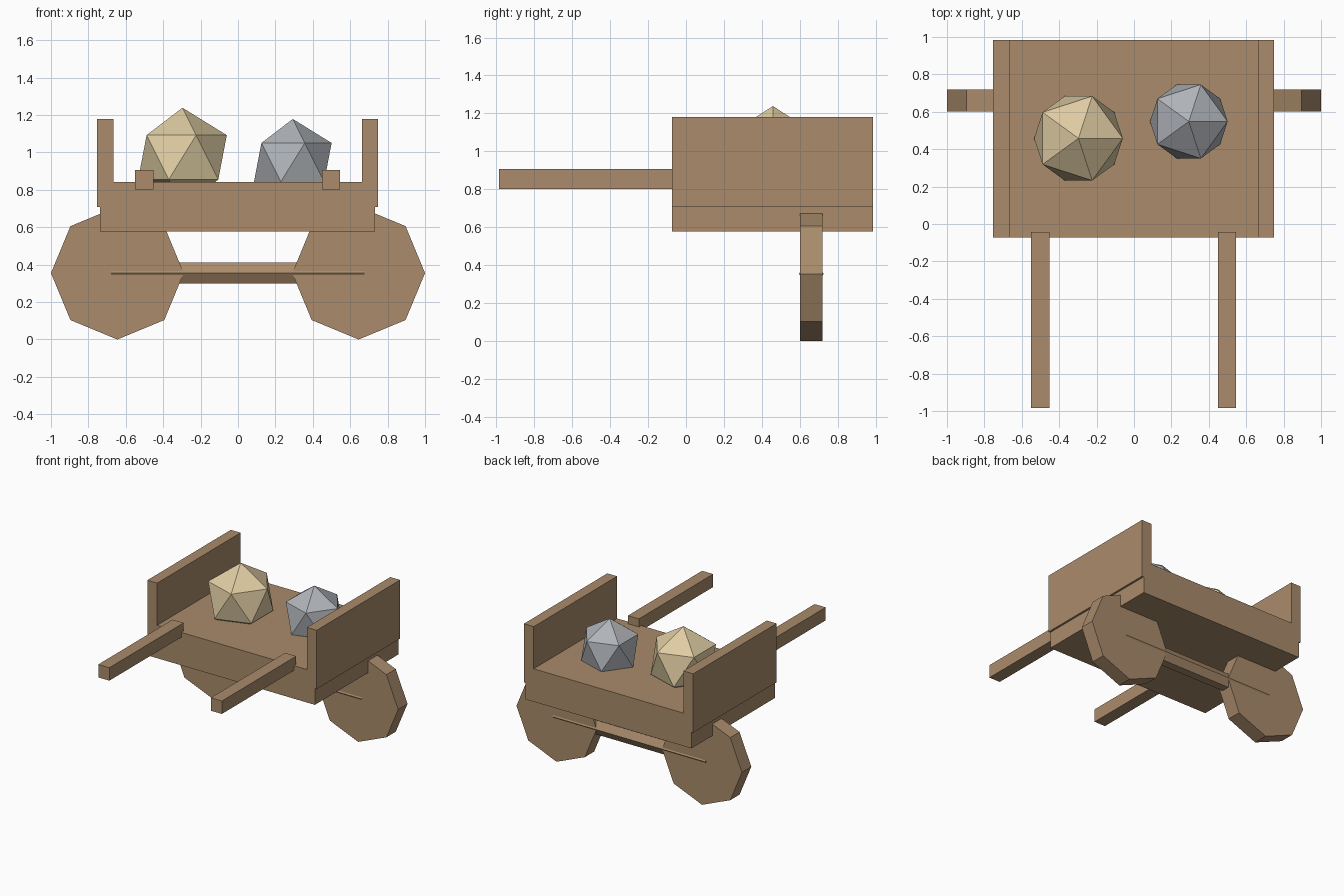
import bpy
import math

old = bpy.data.objects.get("Cube")
if old:
    bpy.data.objects.remove(old, do_unlink=True)


def material(name, colour):
    mat = bpy.data.materials.new(name)
    mat.use_nodes = True
    mat.diffuse_color = (*colour, 1)
    mat.node_tree.nodes["Principled BSDF"].inputs["Base Color"].default_value = (*colour, 1)
    return mat


wood = material("brown wood", (0.40, 0.26, 0.148))
straw = material("pale straw", (0.73, 0.60, 0.36))
stone = material("grey stone", (0.43, 0.45, 0.48))


def finish(name, mat):
    obj = bpy.context.object
    obj.name = name
    obj.data.materials.append(mat)
    return obj


def box(name, x, y, z):
    """Box from its (min, max) range on each axis."""
    spans = (x, y, z)
    bpy.ops.mesh.primitive_cube_add(size=1, location=[(a + b) / 2 for a, b in spans])
    obj = finish(name, wood)
    obj.scale = [b - a for a, b in spans]
    bpy.ops.object.transform_apply(location=False, rotation=False, scale=True)


def prism(name, sides, radius, depth, location, rotation):
    bpy.ops.mesh.primitive_cylinder_add(vertices=sides, radius=radius, depth=depth,
                                        location=location, rotation=rotation)
    finish(name, wood)


def lump(name, radius, location, mat):
    bpy.ops.mesh.primitive_ico_sphere_add(subdivisions=1, radius=radius, location=location)
    finish(name, mat)


bed_y = (-0.073, 0.984)
axle_y, axle_z = 0.66, 0.355

# Cart bed
box("cart_bed", (-0.737, 0.733), bed_y, (0.578, 0.842))

# Side boards, handles and wheels, in pairs
for side, s in (("left", 1), ("right", -1)):
    def span(a, b):
        return tuple(sorted((s * a - 0.002, s * b - 0.002)))
    box(side + "_side_board", span(0.664, 0.751), bed_y, (0.709, 1.18))
    box(side + "_handle", span(0.45, 0.548), (-0.984, -0.043), (0.803, 0.907))
    prism(side + "_wheel", 8, 0.355, 0.118, (s * 0.645, axle_y, axle_z),
          (math.pi / 2, 0, 0))

# Six-sided axle, with its edges pointing forward and back
prism("axle", 6, 0.065, 1.354, (-0.002, axle_y, axle_z), (0, math.pi / 2, 0))

# Cargo
lump("straw_lump", 0.265, (-0.297, 0.458, 0.974), straw)
lump("stone_lump", 0.232, (0.293, 0.548, 0.947), stone)
